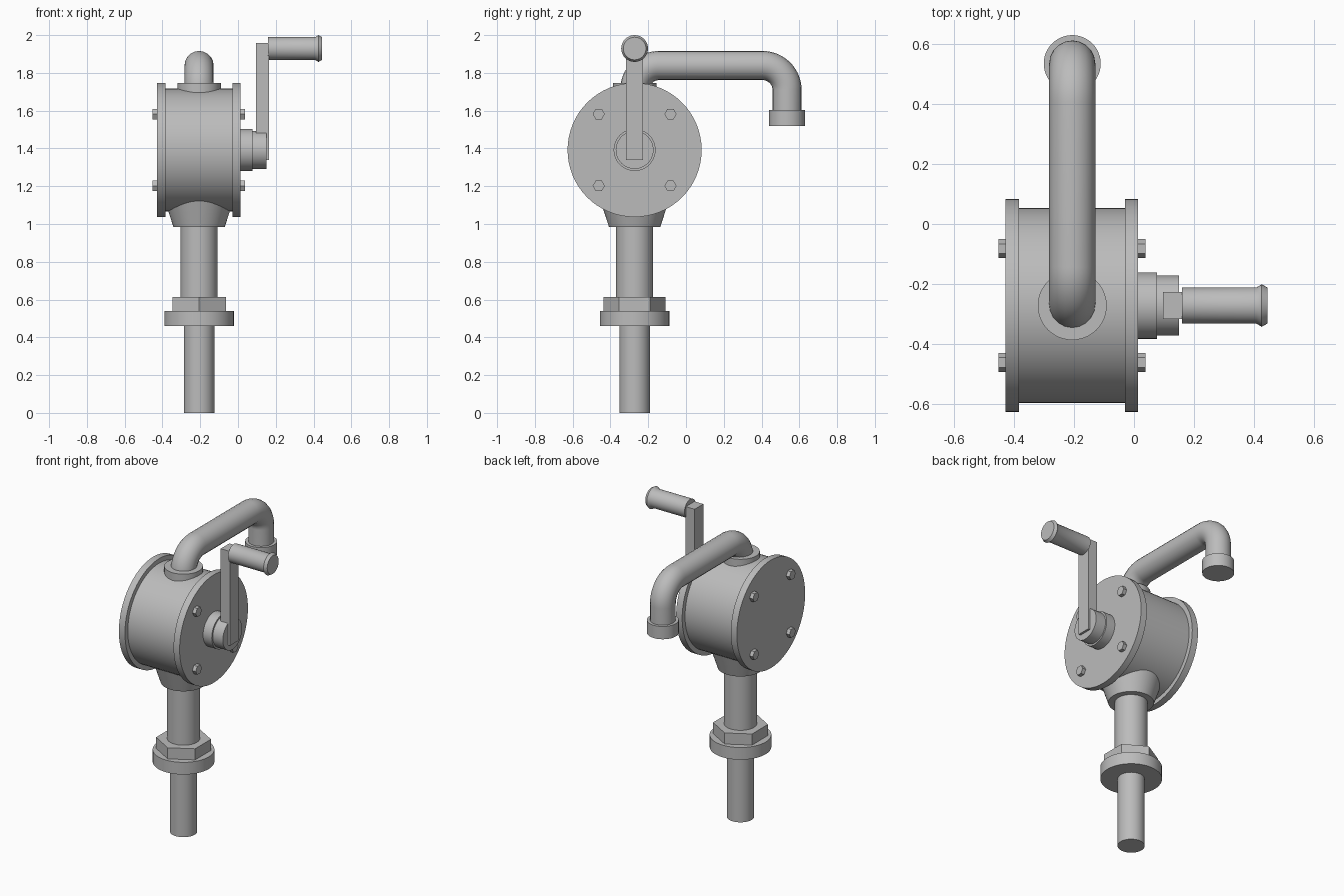
import bpy, bmesh, math
from mathutils import Matrix, Vector

cube = bpy.data.objects.get("Cube")
if cube:
    bpy.data.objects.remove(cube, do_unlink=True)

CX, CY, CZ = -0.206, -0.272, 1.392   # pump drum centre
SPOUT_Y = 0.535                      # spout outlet

# Single cast metal colour
metal = bpy.data.materials.new("grey metal")
metal.use_nodes = True
grey = (0.5, 0.5, 0.5, 1)
metal.diffuse_color = grey
metal.node_tree.nodes["Principled BSDF"].inputs["Base Color"].default_value = grey


def smooth(obj, angle=35):
    bpy.ops.object.select_all(action='DESELECT')
    obj.select_set(True)
    bpy.context.view_layer.objects.active = obj
    bpy.ops.object.shade_smooth_by_angle(angle=math.radians(angle))


def add_mesh(name, bm):
    bmesh.ops.recalc_face_normals(bm, faces=bm.faces[:])
    mesh = bpy.data.meshes.new(name)
    bm.to_mesh(mesh)
    bm.free()
    mesh.materials.append(metal)
    obj = bpy.data.objects.new(name, mesh)
    bpy.context.collection.objects.link(obj)
    smooth(obj)
    return obj


def lathe(name, profile, centre, axis='Z', sides=48, turn=0.0):
    """Closed solid from (distance along axis, radius) pairs."""
    bm = bmesh.new()
    rings = []
    for t, r in profile:
        ring = []
        for i in range(sides):
            a = turn + math.tau * i / sides
            u, v = r * math.cos(a), r * math.sin(a)
            local = Vector((u, v, t)) if axis == 'Z' else Vector((t, u, v))
            ring.append(bm.verts.new(local + Vector(centre)))
        rings.append(ring)
    for low, high in zip(rings, rings[1:]):
        for i in range(sides):
            j = (i + 1) % sides
            bm.faces.new((low[i], low[j], high[j], high[i]))
    bm.faces.new(rings[0])
    bm.faces.new(rings[-1])
    return add_mesh(name, bm)


stem = (CX, CY, 0)
drum = (0, CY, CZ)

# Riser pipe, union collar and hex nut
lathe("lower_pipe", [(0, 0.081), (0.47, 0.081)], stem)
lathe("union_collar", [(0.46, 0.184), (0.54, 0.184)], stem)
lathe("union_nut", [(0.54, 0.164), (0.613, 0.164)], stem, sides=6, turn=math.pi / 2)
lathe("upper_pipe", [(0.6, 0.098), (1.0, 0.098)], stem)
lathe("inlet_cone", [(0.985, 0.136), (1.16, 0.193)], stem)

# Drum body with its two end plates
lathe("drum_body", [(-0.4, 0.325), (-0.01, 0.325)], drum, 'X', 64)
lathe("left_plate", [(-0.03, 0.355), (0.014, 0.355)], drum, 'X', 64)
lathe("right_plate", [(-0.428, 0.355), (-0.384, 0.355)], drum, 'X', 64)

# Hex bolts on both plates
for side, x0, x1 in (("left", 0.01, 0.038), ("right", -0.452, -0.42)):
    for sy in (-1, 1):
        for sz in (-1, 1):
            place = f"{'upper' if sz > 0 else 'lower'}_{'back' if sy > 0 else 'front'}"
            lathe(f"{side}_bolt_{place}", [(x0, 0.032), (x1, 0.032)],
                  (0, CY + sy * 0.19, CZ + sz * 0.19), 'X', 6)

# Shaft hub and crank
lathe("shaft_hub", [(0.01, 0.111), (0.077, 0.111), (0.077, 0.1), (0.15, 0.1)], drum, 'X')
bm = bmesh.new()
bmesh.ops.create_cube(bm, size=1, matrix=Matrix.Translation((0.13, CY, 1.648))
                      @ Matrix.Diagonal((0.068, 0.09, 0.62, 1)))
add_mesh("crank_arm", bm)
lathe("crank_grip", [(0.16, 0.06), (0.408, 0.06), (0.426, 0.071), (0.445, 0.06)],
      (0, CY, 1.929), 'X', 32)

# Outlet collar, bent spout and its end fitting
lathe("outlet_collar", [(1.64, 0.115), (1.746, 0.115)], stem)
BEND, TOP = 0.13, 1.839
path = [(CX, CY, 1.65)]
for i in range(17):
    a = math.pi - math.pi / 2 * i / 16
    path.append((CX, CY + BEND + BEND * math.cos(a), TOP - BEND + BEND * math.sin(a)))
for i in range(17):
    a = math.pi / 2 - math.pi / 2 * i / 16
    path.append((CX, SPOUT_Y - BEND + BEND * math.cos(a), TOP - BEND + BEND * math.sin(a)))
path.append((CX, SPOUT_Y, 1.56))

curve = bpy.data.curves.new("spout", 'CURVE')
curve.dimensions = '3D'
curve.bevel_depth = 0.077
curve.bevel_resolution = 8
curve.use_fill_caps = True
spline = curve.splines.new('POLY')
spline.points.add(len(path) - 1)
for point, co in zip(spline.points, path):
    point.co = (*co, 1)
curve.materials.append(metal)
spout = bpy.data.objects.new("spout", curve)
bpy.context.collection.objects.link(spout)
bpy.ops.object.select_all(action='DESELECT')
spout.select_set(True)
bpy.context.view_layer.objects.active = spout
bpy.ops.object.convert(target='MESH')
smooth(bpy.context.view_layer.objects.active)

lathe("spout_fitting", [(1.519, 0.095), (1.603, 0.095)], (CX, SPOUT_Y, 0))
